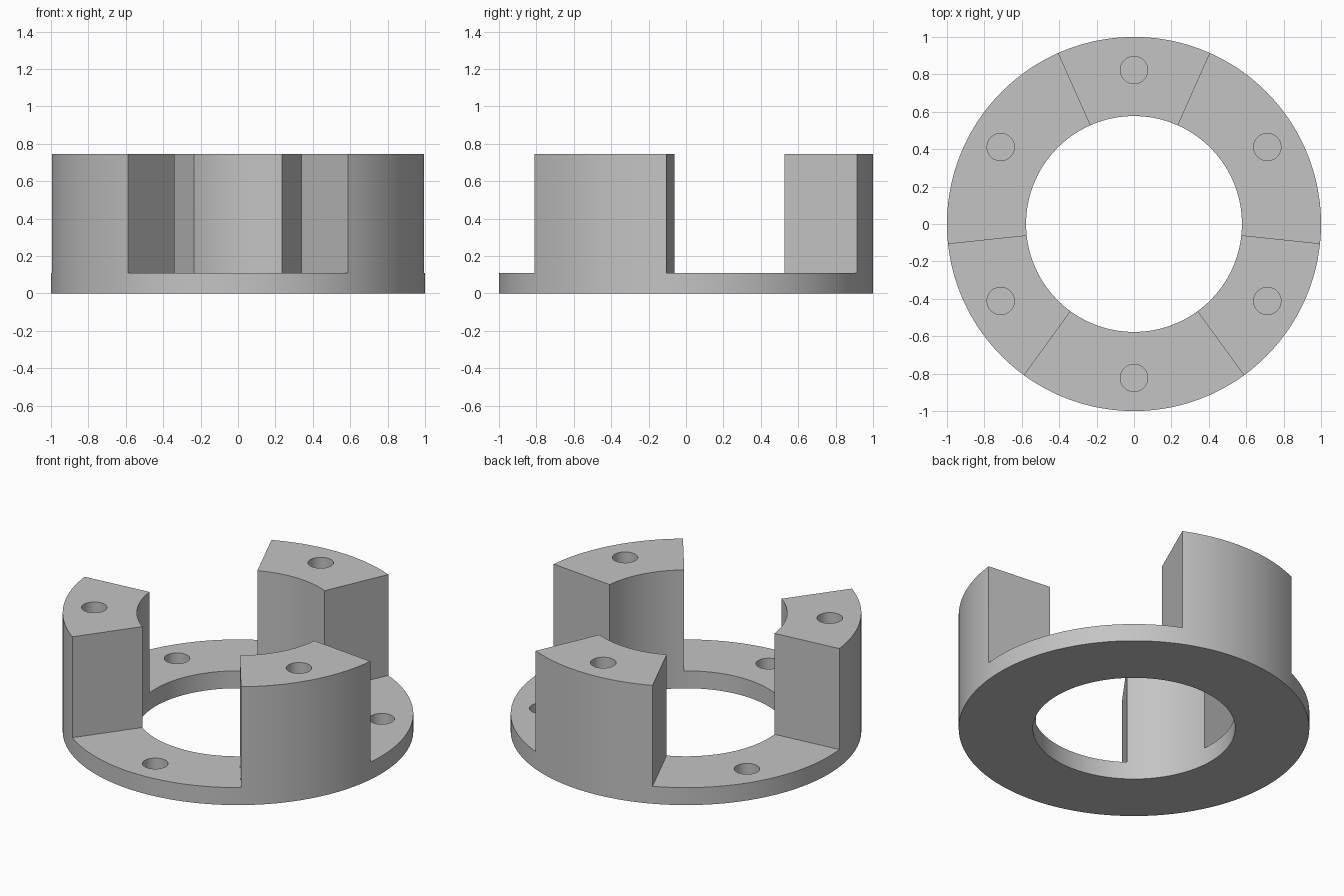
import bpy
import bmesh
from math import cos, sin, radians, degrees, atan2
from mathutils import Matrix, Vector

if "Cube" in bpy.data.objects:
    bpy.data.objects.remove(bpy.data.objects["Cube"], do_unlink=True)

INNER, OUTER = 0.577, 1.0
BASE_TOP, POST_TOP = 0.11, 0.745
POST_ANGLES = (90, 210, 330)
POST_HALF_ANGLE = 24
HOLE_CIRCLE, HOLE_RADIUS, HOLE_DEPTH = 0.823, 0.073, 0.09
STEPS = 240

grey = bpy.data.materials.new("plain grey")
grey.use_nodes = True
colour = (0.55, 0.55, 0.55, 1)
grey.diffuse_color = colour
grey.node_tree.nodes["Principled BSDF"].inputs["Base Color"].default_value = colour


def make_object(name, bm):
    bmesh.ops.recalc_face_normals(bm, faces=bm.faces)
    mesh = bpy.data.meshes.new(name)
    bm.to_mesh(mesh)
    bm.free()
    mesh.materials.append(grey)
    obj = bpy.data.objects.new(name, mesh)
    bpy.context.collection.objects.link(obj)
    return obj


def near_post(angle):
    return any(abs((angle - p + 180) % 360 - 180) < POST_HALF_ANGLE for p in POST_ANGLES)


# Flat base ring: a rectangular section swept round the axis
bm = bmesh.new()
corners = ((INNER, 0), (OUTER, 0), (OUTER, BASE_TOP), (INNER, BASE_TOP))
section = [bm.verts.new((r, 0, z)) for r, z in corners]
edges = [bm.edges.new((section[i], section[(i + 1) % 4])) for i in range(4)]
bmesh.ops.spin(bm, geom=section + edges, cent=(0, 0, 0), axis=(0, 0, 1),
               angle=radians(360), steps=STEPS, use_merge=True)
bmesh.ops.remove_doubles(bm, verts=bm.verts, dist=0.0001)
bmesh.ops.recalc_face_normals(bm, faces=bm.faces)

# Three posts raised from the top of the ring
top = []
for f in bm.faces:
    c = f.calc_center_median()
    if c.z > BASE_TOP - 0.001 and near_post(degrees(atan2(c.y, c.x))):
        top.append(f)
raised = bmesh.ops.extrude_face_region(bm, geom=top)["geom"]
bmesh.ops.translate(bm, vec=Vector((0, 0, POST_TOP - BASE_TOP)),
                    verts=[v for v in raised if isinstance(v, bmesh.types.BMVert)])
leftover = [f for f in top if f.is_valid]
if leftover:
    bmesh.ops.delete(bm, geom=leftover, context="FACES")
ring = make_object("ring_with_posts", bm)

# Blind holes: one in each post and one in each gap between posts
bm = bmesh.new()
for angle in range(30, 390, 60):
    surface = POST_TOP if near_post(angle) else BASE_TOP
    a = radians(angle)
    place = Matrix.Translation((HOLE_CIRCLE * cos(a), HOLE_CIRCLE * sin(a), surface))
    bmesh.ops.create_cone(bm, cap_ends=True, segments=48, radius1=HOLE_RADIUS,
                          radius2=HOLE_RADIUS, depth=2 * HOLE_DEPTH, matrix=place)
cutter = make_object("hole_cutter", bm)
cutter.hide_render = True

cut = ring.modifiers.new("holes", "BOOLEAN")
cut.operation = "DIFFERENCE"
cut.solver = "EXACT"
cut.object = cutter
bpy.ops.object.select_all(action="DESELECT")
ring.select_set(True)
bpy.context.view_layer.objects.active = ring
bpy.ops.object.modifier_apply(modifier=cut.name)
bpy.data.objects.remove(cutter, do_unlink=True)

bpy.ops.object.shade_smooth_by_angle(angle=radians(30))
